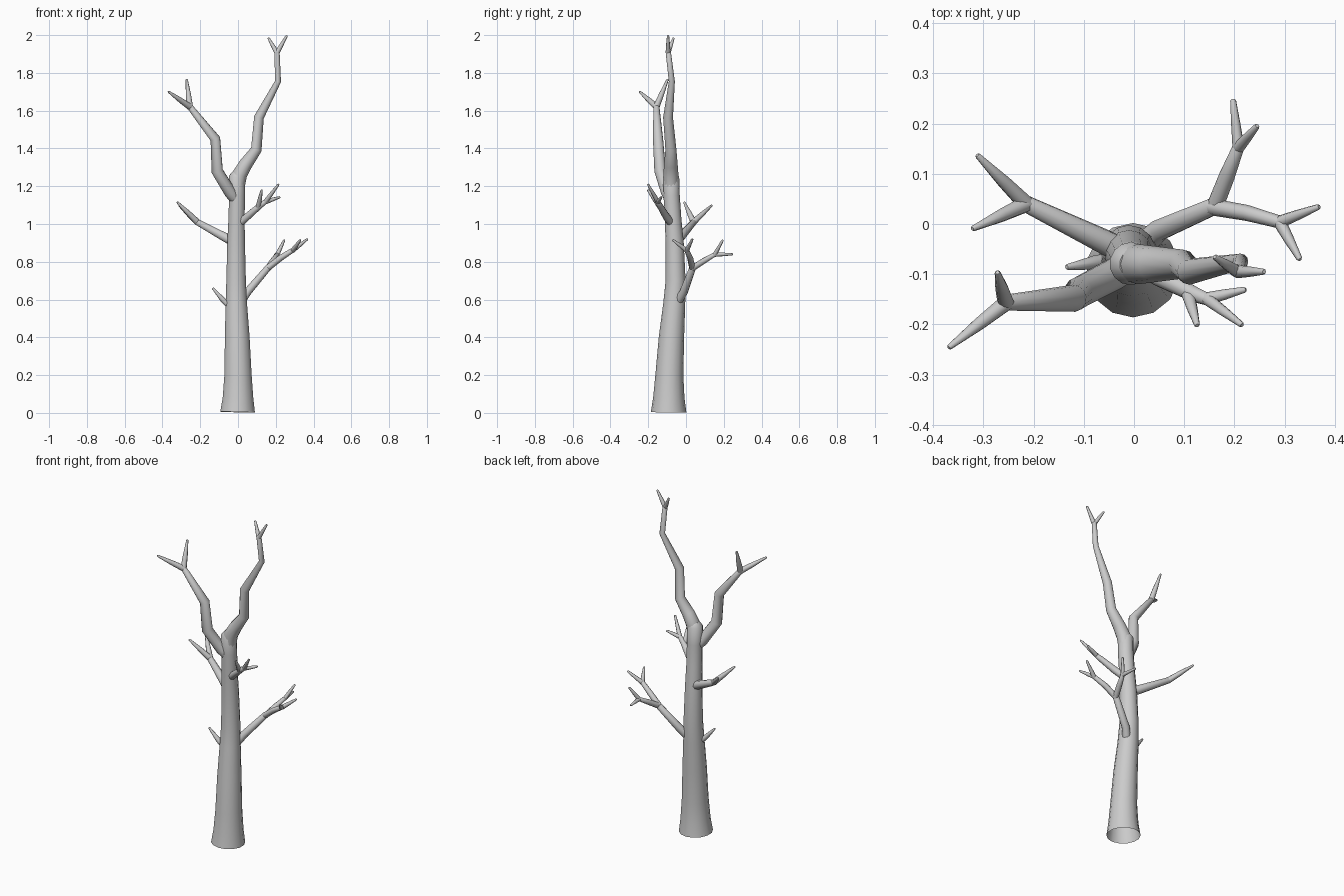
import bpy, bmesh, math
from mathutils import Vector


def tube(name, pts, sides=10, open_start=False, round_tip=True):
    """Smooth tapered limb through (x, y, z, radius) points."""
    if round_tip:
        a, b = Vector(pts[-2][:3]), Vector(pts[-1][:3])
        r = pts[-1][3]
        d = (b - a).normalized()
        pts = pts[:-1] + [(*(b - d * r * 0.8), r), (*(b - d * r * 0.2), r * 0.65)]
    centres = [Vector(p[:3]) for p in pts]
    bm = bmesh.new()
    rings = []
    normal = Vector((0, 1, 0))
    for i, c in enumerate(centres):
        before = (c - centres[i - 1]).normalized() if i else Vector()
        after = (centres[i + 1] - c).normalized() if i < len(pts) - 1 else Vector()
        t = (before + after).normalized()
        normal = (normal - t * normal.dot(t)).normalized()
        side = t.cross(normal)
        rings.append([bm.verts.new(c + pts[i][3] * (normal * math.cos(k * math.tau / sides)
                                                   + side * math.sin(k * math.tau / sides)))
                      for k in range(sides)])
    for lo, hi in zip(rings, rings[1:]):
        for k in range(sides):
            n = (k + 1) % sides
            bm.faces.new((lo[k], lo[n], hi[n], hi[k]))
    bm.faces.new(rings[-1])
    if not open_start:
        bm.faces.new(rings[0][::-1])
    bmesh.ops.recalc_face_normals(bm, faces=bm.faces)
    mesh = bpy.data.meshes.new(name)
    bm.to_mesh(mesh)
    bm.free()
    obj = bpy.data.objects.new(name, mesh)
    bpy.context.collection.objects.link(obj)
    bpy.ops.object.select_all(action='DESELECT')
    obj.select_set(True)
    bpy.context.view_layer.objects.active = obj
    bpy.ops.object.shade_smooth_by_angle(angle=math.radians(50))
    return obj


def twigs(name, node, radius, tips):
    """Pointed twigs fanning out from a branch end."""
    for i, tip in enumerate(tips, 1):
        mid = Vector(node).lerp(Vector(tip), 0.45)
        tube(f"{name}_twig_{i}", [(*node, radius), (*mid, radius * 0.8), (*tip, 0.006)], 8)


# Trunk, flared and open at the foot
tube("trunk", [(-0.002, -0.092, 0.004, 0.094), (0, -0.091, 0.08, 0.083), (0, -0.088, 0.2, 0.074),
               (-0.004, -0.077, 0.4, 0.067), (-0.009, -0.062, 0.58, 0.058),
               (-0.01, -0.055, 0.7, 0.053), (-0.01, -0.06, 0.9, 0.048),
               (-0.008, -0.068, 1.02, 0.044), (-0.005, -0.076, 1.15, 0.043),
               (-0.006, -0.079, 1.25, 0.043), (0.0, -0.08, 1.27, 0.03)],
     14, open_start=True, round_tip=False)

# Tall right limb
tube("right_limb", [(-0.002, -0.079, 1.2, 0.038), (0.008, -0.08, 1.26, 0.04),
                    (0.04, -0.08, 1.315, 0.036), (0.097, -0.08, 1.395, 0.029),
                    (0.111, -0.095, 1.565, 0.026), (0.212, -0.075, 1.755, 0.016),
                    (0.206, -0.095, 1.92, 0.014)], 12)
twigs("right_limb", (0.206, -0.095, 1.905), 0.013,
      [(0.26, -0.095, 2.0), (0.16, -0.065, 1.987)])

# Left limb of the crown
tube("left_limb", [(-0.02, -0.088, 1.14, 0.03), (-0.04, -0.1, 1.165, 0.032),
                   (-0.11, -0.137, 1.28, 0.031), (-0.12, -0.148, 1.45, 0.027),
                   (-0.262, -0.157, 1.63, 0.016)], 12)
twigs("left_limb", (-0.255, -0.157, 1.62), 0.017,
      [(-0.272, -0.096, 1.768), (-0.37, -0.247, 1.702)])

# Middle left branch, reaching back
tube("left_branch", [(-0.01, -0.06, 0.9, 0.026), (-0.06, -0.035, 0.925, 0.025),
                     (-0.225, 0.045, 1.015, 0.017)])
twigs("left_branch", (-0.215, 0.04, 1.01), 0.017,
      [(-0.313, 0.138, 1.1), (-0.323, -0.01, 1.117)])

# Short stub low on the left
tube("left_stub", [(-0.03, -0.07, 0.55, 0.016), (-0.08, -0.077, 0.598, 0.014),
                   (-0.135, -0.086, 0.662, 0.006)], 8)

# Low right branch, splitting into two forks
tube("low_right_branch", [(0.02, -0.04, 0.595, 0.024), (0.05, -0.012, 0.64, 0.022),
                          (0.165, 0.038, 0.775, 0.018)])
tube("low_right_outer_fork", [(0.155, 0.034, 0.765, 0.017), (0.225, 0.022, 0.82, 0.016),
                              (0.297, 0.002, 0.866, 0.013)], 8)
twigs("low_right_outer", (0.29, 0.004, 0.86), 0.013,
      [(0.37, 0.035, 0.922), (0.331, -0.072, 0.917)])
tube("low_right_back_fork", [(0.16, 0.032, 0.765, 0.017), (0.185, 0.095, 0.805, 0.016),
                             (0.21, 0.158, 0.842, 0.012)], 8)
twigs("low_right_back", (0.208, 0.152, 0.838), 0.012,
      [(0.197, 0.25, 0.84), (0.246, 0.196, 0.917)])

# Upper right branch, reaching forward
tube("upper_right_branch", [(0.005, -0.075, 1.0, 0.021), (0.05, -0.105, 1.04, 0.02),
                            (0.12, -0.14, 1.1, 0.016), (0.152, -0.152, 1.122, 0.013)])
twigs("upper_right_end", (0.145, -0.149, 1.117), 0.013,
      [(0.216, -0.202, 1.212), (0.224, -0.13, 1.143)])
twigs("upper_right_side", (0.107, -0.138, 1.09), 0.014, [(0.126, -0.203, 1.182)])
